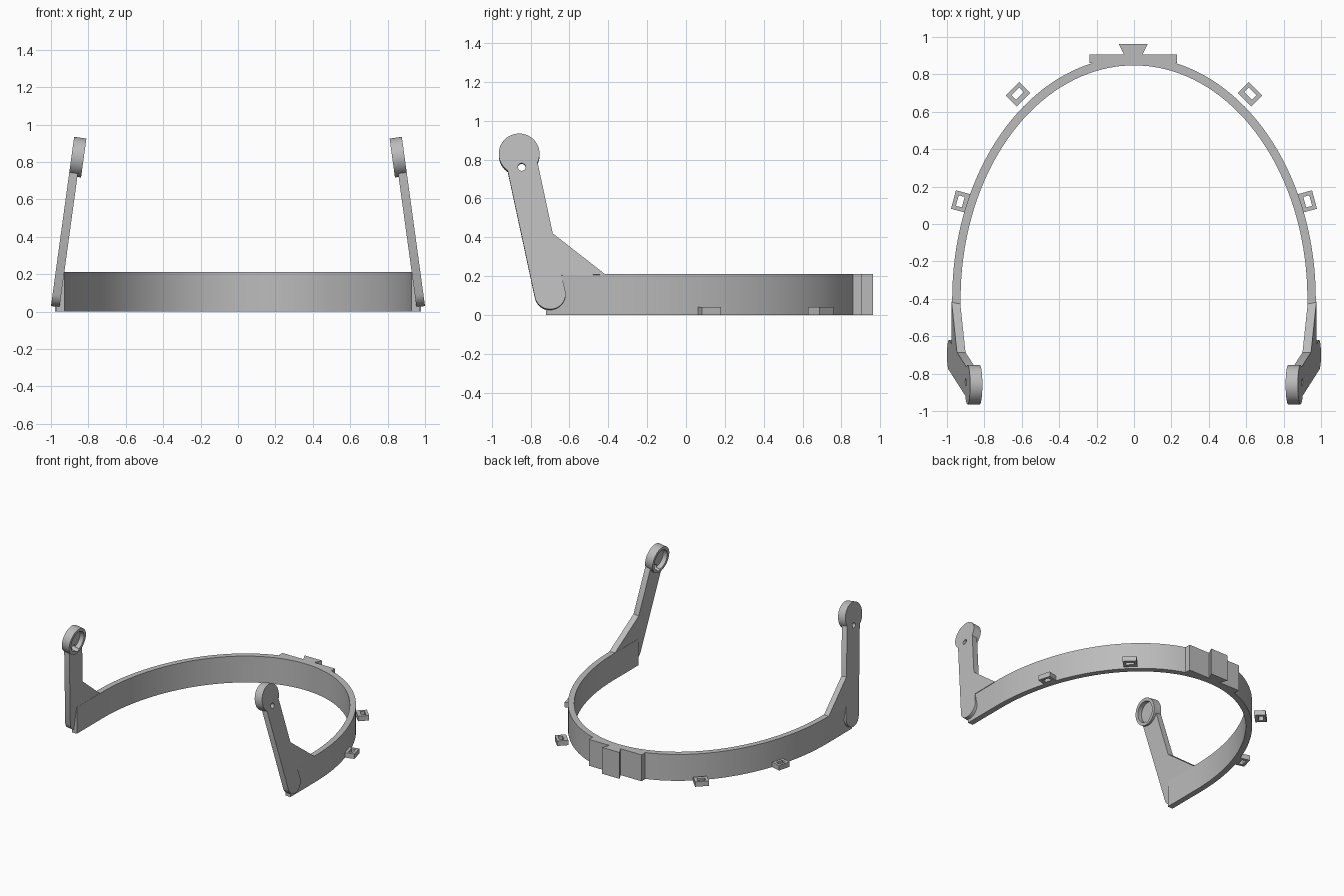
import bpy, bmesh, math
from mathutils import Matrix, Vector

cube = bpy.data.objects.get("Cube")
if cube:
    bpy.data.objects.remove(cube, do_unlink=True)

grey = bpy.data.materials.new("matte grey")
grey.use_nodes = True
COLOR = (0.5, 0.5, 0.5, 1)
grey.diffuse_color = COLOR
grey.node_tree.nodes["Principled BSDF"].inputs["Base Color"].default_value = COLOR


def add_object(name, bm):
    bmesh.ops.recalc_face_normals(bm, faces=bm.faces)
    mesh = bpy.data.meshes.new(name)
    bm.to_mesh(mesh)
    bm.free()
    mesh.materials.append(grey)
    obj = bpy.data.objects.new(name, mesh)
    bpy.context.collection.objects.link(obj)
    return obj


def activate(obj):
    bpy.ops.object.select_all(action='DESELECT')
    obj.select_set(True)
    bpy.context.view_layer.objects.active = obj


def prism(name, outline, low, high, matrix=Matrix()):
    """Extrude a 2D outline from low to high, then place it with a matrix."""
    bm = bmesh.new()
    face = bm.faces.new([bm.verts.new((x, y, low)) for x, y in outline])
    moved = bmesh.ops.extrude_face_region(bm, geom=[face])["geom"]
    bmesh.ops.translate(bm, vec=(0, 0, high - low),
                        verts=[v for v in moved if isinstance(v, bmesh.types.BMVert)])
    bm.transform(matrix)
    return add_object(name, bm)


def boolean(target, tool, operation):
    mod = target.modifiers.new("boolean", 'BOOLEAN')
    mod.operation, mod.solver, mod.object = operation, 'EXACT', tool
    activate(target)
    bpy.ops.object.modifier_apply(modifier=mod.name)
    bpy.data.objects.remove(tool, do_unlink=True)


def arc(cx, cy, r, start=0, end=360, steps=48):
    count = steps if end - start == 360 else steps + 1
    angles = [math.radians(start + (end - start) * i / steps) for i in range(count)]
    return [(cx + r * math.cos(a), cy + r * math.sin(a)) for a in angles]


def rectangle(w, h):
    return [(-w / 2, -h / 2), (w / 2, -h / 2), (w / 2, h / 2), (-w / 2, h / 2)]


def smooth(obj):
    activate(obj)
    bpy.ops.object.shade_smooth_by_angle(angle=math.radians(30))


def mirror(obj):
    activate(obj)
    mod = obj.modifiers.new("mirror", 'MIRROR')
    mod.use_mirror_merge = False
    bpy.ops.object.modifier_apply(modifier=mod.name)


# Head band: half ellipse with straight ends
BAND_TOP, SPRING, END = 0.212, -0.4, -0.722


def band_path(rx, ry, steps=72):
    curve = [(rx * math.cos(math.pi * i / steps), SPRING + ry * math.sin(math.pi * i / steps))
             for i in range(steps + 1)]
    return [(rx, END)] + curve + [(-rx, END)]


bm = bmesh.new()
rings = []
for (ox, oy), (ix, iy) in zip(band_path(0.972, 1.295), band_path(0.927, 1.248)):
    rings.append([bm.verts.new(p) for p in
                  ((ox, oy, 0), (ox, oy, BAND_TOP), (ix, iy, BAND_TOP), (ix, iy, 0))])
for a, b in zip(rings, rings[1:]):
    for i in range(4):
        j = (i + 1) % 4
        bm.faces.new((a[i], a[j], b[j], b[i]))
bm.faces.new(rings[0])
bm.faces.new(rings[-1])
smooth(add_object("head_band", bm))

# Rear block with a dovetail rail
CX = -0.004
prism("rear_block", [(CX - .234, .86), (CX + .234, .86), (CX + .234, .905), (CX - .234, .905)],
      0, BAND_TOP)
prism("dovetail_rail", [(CX - .047, .9), (CX + .047, .9), (CX + .078, .963), (CX - .078, .963)],
      0, BAND_TOP)

# Strap loops around the lower edge of the band
for name, x, y, turn in (("side_loop", .925, .12, 15), ("rear_loop", .62, .694, 45)):
    place = Matrix.Translation((x, y, 0)) @ Matrix.Rotation(math.radians(turn), 4, 'Z')
    loop = prism(name, rectangle(.083, .102), 0, .04, place)
    slot = prism("slot_cutter", rectangle(.033, .058), -.05, .1,
                 place @ Matrix.Translation((.004, 0, 0)))
    boolean(loop, slot, 'DIFFERENCE')
    mirror(loop)

# Leaning side arms: outline in (y, height), depth runs inward from the outer face
TILT = math.radians(7.8)
s, c = math.sin(TILT), math.cos(TILT)
lean = Matrix(((0, -s, -c, 1.004), (1, 0, 0, 0), (0, c, -s, 0), (0, 0, 0, 1)))
HUB = (-.859, .838)
outline = ([(-.918, .75)] + arc(-.7, .11, .08, 190, 370, 24)
           + [(-.641, .207), (-.414, .21), (-.686, .424), (-.763, .787), (-.8, .84), (-.9, .84)])
arm = prism("side_arms", outline, 0, .046, lean)
boolean(arm, prism("hub", arc(*HUB, .105), 0, .066, lean), 'UNION')
boolean(arm, prism("recess_cutter", arc(*HUB, .08), .03, .12, lean), 'DIFFERENCE')
boolean(arm, prism("pin_cutter", arc(-.846, .769, .02, steps=20), -.05, .12, lean), 'DIFFERENCE')
mirror(arm)
smooth(arm)
